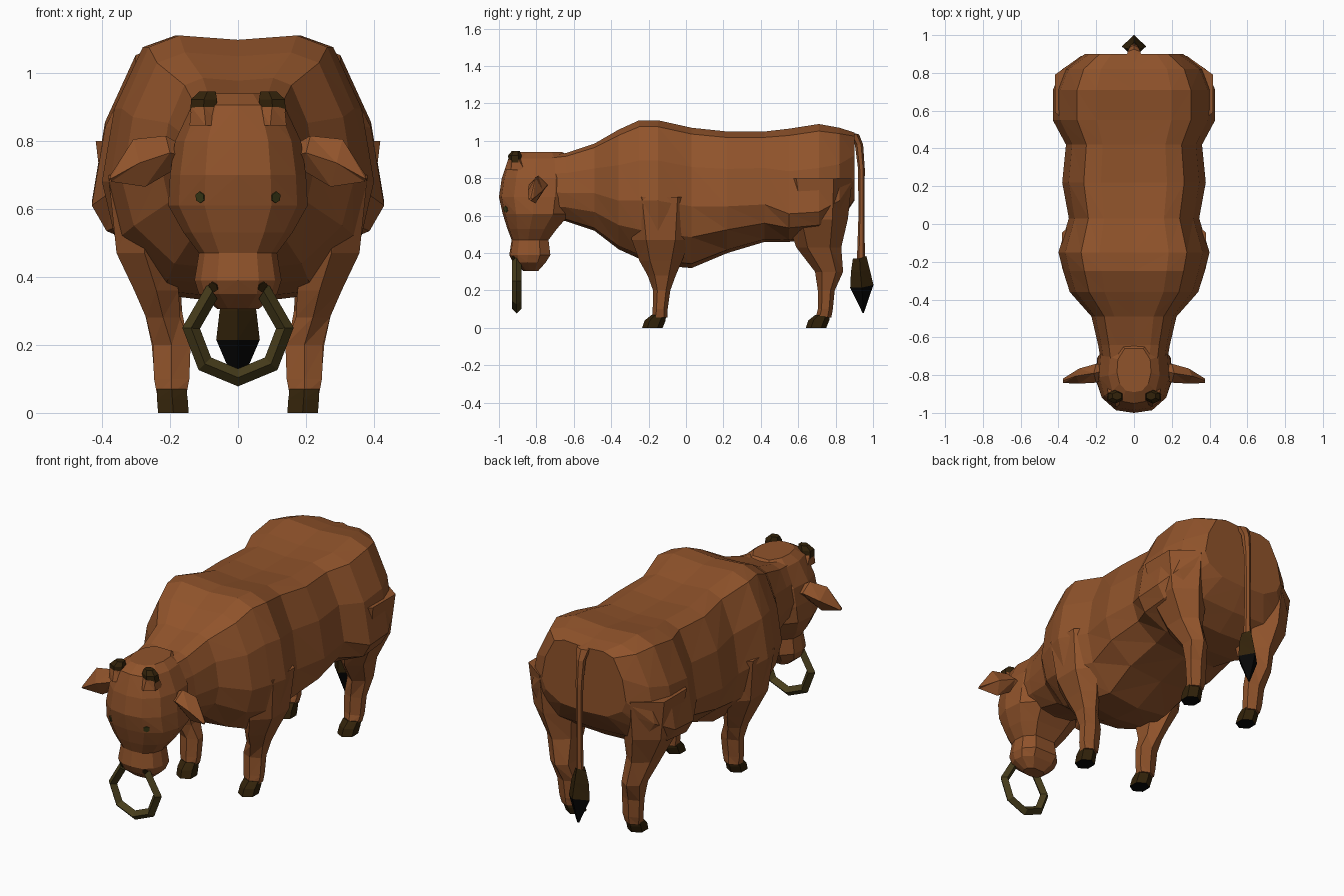
import bpy, bmesh, math
from mathutils import Vector
from mathutils.bvhtree import BVHTree

if "Cube" in bpy.data.objects:
    bpy.data.objects.remove(bpy.data.objects["Cube"])


def material(name, rgb):
    m = bpy.data.materials.new(name)
    m.diffuse_color = (*rgb, 1)
    m.use_nodes = True
    m.node_tree.nodes["Principled BSDF"].inputs["Base Color"].default_value = m.diffuse_color
    return m


HIDE = material("brown hide", (0.28, 0.087, 0.024))
DARK = material("dark brown horn", (0.032, 0.016, 0.003))
BLACK = material("black hair", (0.002, 0.002, 0.002))
OLIVE = material("olive metal", (0.062, 0.045, 0.011))
EYE = material("eye green", (0.045, 0.045, 0.009))


def loft(name, rings, mats, rule=None):
    """Skin a list of equal-length point rings, cap the ends, flat triangles."""
    bm = bmesh.new()
    loops = [[bm.verts.new(p) for p in r] for r in rings]
    n = len(loops[0])
    for a, b in zip(loops, loops[1:]):
        for i in range(n):
            j = (i + 1) % n
            # opposite diagonals so the facets mirror left and right
            if i < n / 2:
                bm.faces.new((a[i], a[j], b[j]))
                bm.faces.new((a[i], b[j], b[i]))
            else:
                bm.faces.new((a[i], a[j], b[i]))
                bm.faces.new((a[j], b[j], b[i]))
    bm.faces.new(loops[0])
    bm.faces.new(loops[-1])
    bmesh.ops.recalc_face_normals(bm, faces=bm.faces)
    if rule:
        for f in bm.faces:
            f.material_index = rule(f)
    me = bpy.data.meshes.new(name)
    bm.to_mesh(me)
    bm.free()
    for m in mats:
        me.materials.append(m)
    ob = bpy.data.objects.new(name, me)
    bpy.context.collection.objects.link(ob)
    return ob


def mirrored(half):
    """Close a half section (first and last points on x = 0)."""
    return half + [(-x, y, z) for x, y, z in half[-2:0:-1]]


def oval(x, y, z, rx, ry, n=6):
    return [(x + rx * math.cos(2 * math.pi * (k + .5) / n),
             y + ry * math.sin(2 * math.pi * (k + .5) / n), z) for k in range(n)]


# Body and neck: y, top, bottom, half width, height of widest point
SECTIONS = [(-.76, .92, .58, .17, .73), (-.64, .935, .57, .19, .72),
            (-.49, .985, .52, .225, .72), (-.36, 1.06, .42, .34, .68),
            (-.25, 1.11, .37, .375, .68), (-.15, 1.11, .335, .40, .68),
            (.03, 1.07, .32, .345, .65), (.22, 1.05, .40, .38, .65),
            (.42, 1.05, .46, .36, .66), (.55, 1.065, .46, .43, .61),
            (.71, 1.09, .48, .43, .62), (.82, 1.07, .56, .38, .68),
            (.90, 1.045, .68, .26, .80)]
SHAPE = [(0, .97), (.46, 1), (.70, .92), (.91, .5), (1, 0), (.9, -.5), (.55, -.93), (0, -1)]
rings = []
for y, top, bot, w, mid in SECTIONS:
    rings.append(mirrored([(fx * w, y, mid + fz * (top - mid if fz > 0 else mid - bot))
                           for fx, fz in SHAPE]))
loft("body", rings, [HIDE])

# Head: z, front y, back y, half width
HEAD = [(.94, -.89, -.66, .09), (.905, -.95, -.62, .135), (.80, -.985, -.60, .185),
        (.70, -1.0, -.60, .20), (.61, -.98, -.62, .205), (.53, -.955, -.69, .16),
        (.47, -.932, -.735, .115), (.39, -.945, -.725, .128), (.35, -.925, -.75, .115),
        (.305, -.87, -.79, .06)]
FACE = [(0, 0), (.48, .035), (.85, .2), (1, .45), (.95, .75), (.55, 1), (0, 1)]
head = loft("head", [mirrored([(fx * w, f + fy * (b - f), z) for fx, fy in FACE])
                     for z, f, b, w in HEAD], [HIDE])
surface = BVHTree.FromPolygons([v.co for v in head.data.vertices],
                               [p.vertices[:] for p in head.data.polygons])

# Legs and hooves: y, z, x, radius x, radius y
FRONT = [(-.14, .70, .26, .14, .19), (-.135, .47, .275, .095, .155),
         (-.135, .36, .24, .075, .115), (-.13, .28, .22, .058, .075),
         (-.13, .20, .195, .064, .046), (-.138, .10, .195, .06, .040),
         (-.14, .055, .195, .05, .042)]
HIND = [(.69, .80, .28, .16, .20), (.70, .58, .275, .135, .165), (.71, .43, .245, .085, .12),
        (.765, .30, .22, .064, .075), (.75, .20, .20, .062, .045),
        (.745, .10, .195, .058, .040), (.735, .055, .195, .048, .042)]
for s, side in ((-1, "left"), (1, "right")):
    for part, path in (("front", FRONT), ("hind", HIND)):
        loft(f"{side}_{part}_leg", [oval(s * x, y, z, rx, ry) for y, z, x, rx, ry in path], [HIDE])
        y = path[-1][0]
        loft(f"{side}_{part}_hoof", [oval(s * .195, y - .005, .07, .05, .038),
                                     oval(s * .193, y - .025, .04, .052, .056),
                                     oval(s * .19, y - .04, 0, .052, .055)], [DARK, BLACK],
             lambda f: int(f.normal.z < -.8))

    # Horn bud with dark stump
    loft(side + "_horn_base", [oval(s * .095, -.90, .845, .055, .07),
                               oval(s * .10, -.913, .90, .043, .038)], [HIDE])
    loft(side + "_horn_stump", [oval(s * .102, -.913, .885, .044, .036),
                                oval(s * .10, -.915, .922, .044, .036),
                                oval(s * .09, -.91, .945, .028, .022)], [DARK])

    # Ear: drooping leaf; x, y, z, half height, half thickness
    EAR = [(.16, -.78, .755, .035, .04), (.20, -.79, .765, .05, .05),
           (.29, -.805, .735, .07, .04), (.375, -.83, .688, .008, .012)]
    loft(side + "_ear", [[(s * (x + .25 * h), y, z + h), (s * x, y - t, z),
                          (s * (x - .25 * h), y, z - h), (s * x, y + t, z)]
                         for x, y, z, h, t in EAR], [HIDE])

    # Eyes and nostrils: thin plates set on the head surface
    for name, mat, at, r in (("eye", EYE, (s * .12, -.975, .632), .017),
                             ("nostril", DARK, (s * .085, -.94, .36), .016)):
        hit, normal, _, _ = surface.find_nearest(Vector(at))
        q = normal.to_track_quat('Z', 'Y')
        loft(f"{side}_{name}", [[hit + q @ Vector(p) for p in oval(0, 0, d, r, r)]
                                for d in (-.003, .004)], [mat])

# Nose ring: faceted, open at the top, ends in the nostrils
rings = []
for deg in (57, 3, -45, -90, -135, -183, -237):
    a = math.radians(deg)
    out = Vector((math.cos(a), 0, math.sin(a)))
    c = Vector((0, -.905, .242)) + .138 * out
    rings.append([c + .026 * (math.cos(b) * out + math.sin(b) * Vector((0, 1, 0)))
                  for b in (math.pi * j / 2 for j in range(4))])
loft("nose_ring", rings, [OLIVE])

# Tail: root bending over the rump, then a hanging cord
TAIL = [(.76, 1.065, .06, .02), (.90, 1.035, .04, .025), (.925, .98, .026, .022),
        (.938, .85, .02, .018), (.938, .6, .016, .016), (.935, .34, .02, .022)]
loft("tail", [oval(0, y, z, rx, ry) for y, z, rx, ry in TAIL], [HIDE])
# Tail tuft: brown above, black below
TUFT = [(.928, .37, .032, .036), (.932, .30, .054, .05), (.94, .215, .064, .062),
        (.95, .08, .006, .006)]
loft("tail_tuft", [[(rx, y, z), (0, y + ry, z + .015), (-rx, y, z), (0, y - ry, z)]
                   for y, z, rx, ry in TUFT], [DARK, BLACK],
     lambda f: int(f.calc_center_median().z < .225))
